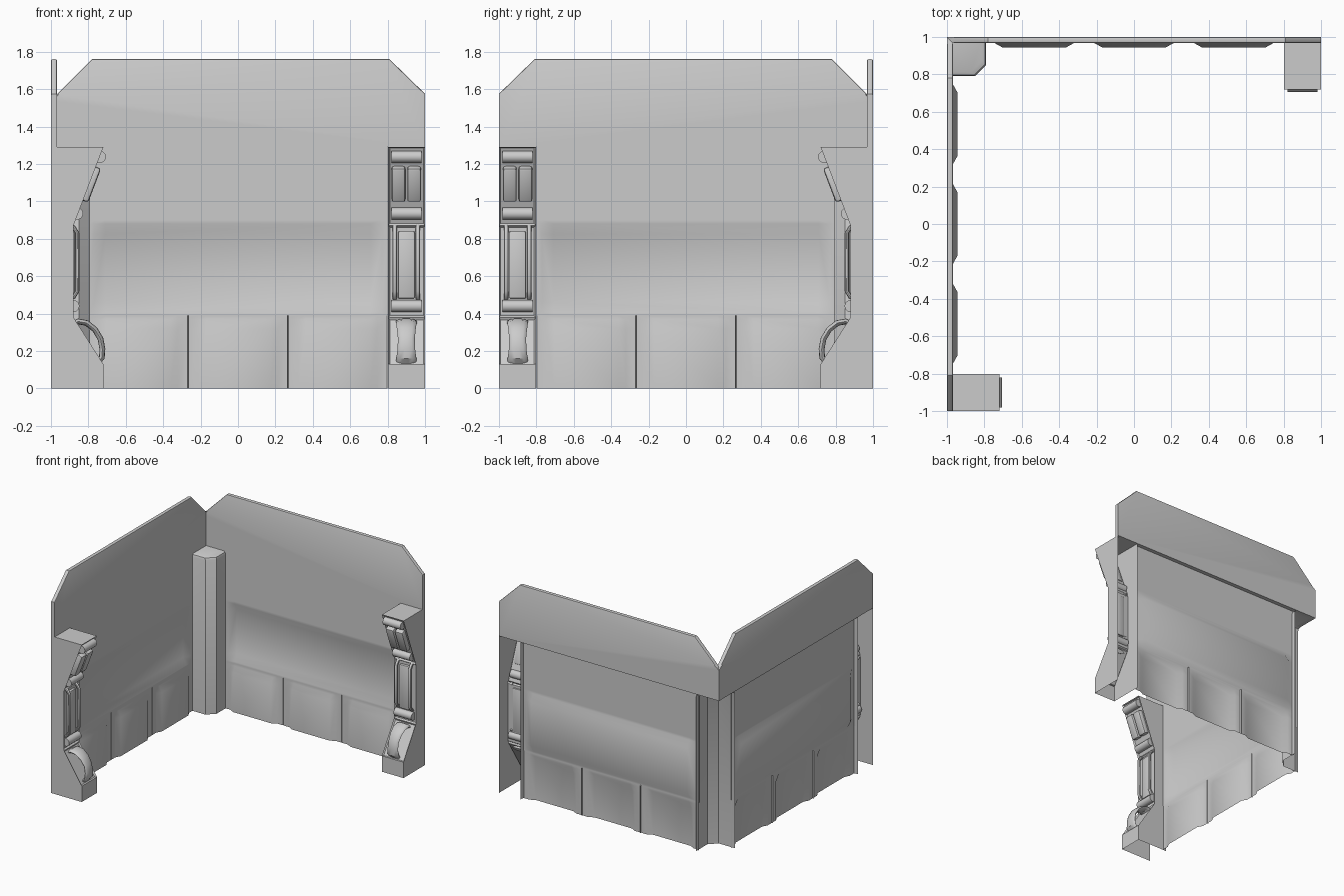
import bpy, bmesh, math
from mathutils import Matrix, Vector

if "Cube" in bpy.data.objects:
    bpy.data.objects.remove(bpy.data.objects["Cube"])

# Mirror across the diagonal: back wall <-> left wall
DIAG = Matrix(((0, -1, 0, 0), (-1, 0, 0, 0), (0, 0, 1, 0), (0, 0, 0, 1)))


def finish(name, bm, both=True):
    """Make the back-wall object and its diagonal mirror on the left wall."""
    for side in (("back", "left") if both else ("",)):
        if side == "left":
            bm.transform(DIAG)
            bmesh.ops.reverse_faces(bm, faces=bm.faces[:])
        title = (side + "_" + name).strip("_")
        me = bpy.data.meshes.new(title)
        bm.to_mesh(me)
        bpy.context.collection.objects.link(bpy.data.objects.new(title, me))
    bm.free()


def sheet(name, xs, zs, depth):
    """Single-layer sheet facing -y, with y given by depth(x, z)."""
    bm = bmesh.new()
    v = [[bm.verts.new((x, depth(x, z), z)) for z in zs] for x in xs]
    for i in range(len(xs) - 1):
        for j in range(len(zs) - 1):
            bm.faces.new((v[i][j], v[i + 1][j], v[i + 1][j + 1], v[i][j + 1]))
    finish(name, bm)


def prism(outline, vec):
    bm = bmesh.new()
    f = bm.faces.new([bm.verts.new(p) for p in outline])
    r = bmesh.ops.extrude_face_region(bm, geom=[f], use_keep_orig=True)
    bmesh.ops.translate(bm, vec=vec,
                        verts=[g for g in r["geom"] if isinstance(g, bmesh.types.BMVert)])
    bmesh.ops.recalc_face_normals(bm, faces=bm.faces[:])
    return bm


def sweep(name, x, path, widths, t, n=10):
    """Elliptical strap/rod along a (y, z) path."""
    bm = bmesh.new()
    rings = []
    for k, (y, z) in enumerate(path):
        a, b = path[max(k - 1, 0)], path[min(k + 1, len(path) - 1)]
        d = Vector((0, b[0] - a[0], b[1] - a[1])).normalized()
        out = d.cross(Vector((1, 0, 0)))
        rings.append([bm.verts.new(Vector((x + widths[k] * math.cos(q), y, z)) + out * t * math.sin(q))
                      for q in [2 * math.pi * i / n for i in range(n)]])
    for a, b in zip(rings, rings[1:]):
        for i in range(n):
            bm.faces.new((a[i], a[(i + 1) % n], b[(i + 1) % n], b[i]))
    bm.faces.new(rings[0])
    bm.faces.new(rings[-1])
    bmesh.ops.recalc_face_normals(bm, faces=bm.faces[:])
    finish(name, bm)


def block(name, center, size, tilt=0, bevel=0.012):
    bm = bmesh.new()
    bmesh.ops.create_cube(bm, size=1)
    bmesh.ops.scale(bm, vec=size, verts=bm.verts)
    bmesh.ops.bevel(bm, geom=bm.edges[:], offset=bevel, segments=2, profile=0.5, affect='EDGES')
    bm.transform(Matrix.Translation(center) @ Matrix.Rotation(tilt, 4, 'X'))
    finish(name, bm)


FACE = 0.967   # inner face of the wall

# Upper slab with clipped corners
bm = prism([(x, FACE, z) for x, z in ((-1, 1.29), (1, 1.29), (1, 1.575), (0.81, 1.76),
                                     (-0.78, 1.76), (-0.965, 1.575), (-1, 1.54))], (0, 1 - FACE, 0))
rim = [e for e in bm.edges if abs(e.verts[0].co.y - e.verts[1].co.y) < 1e-4
       and (e.verts[0].co.z + e.verts[1].co.z) / 2 > 1.5 and min(v.co.x for v in e.verts) > -0.99]
bmesh.ops.bevel(bm, geom=rim, offset=0.008, segments=2, profile=0.5, affect='EDGES')
finish("upper_slab", bm)

# Middle wall sheet with the long sunken band
sheet("wall_sheet", [-0.8, -0.77, -0.71, 0.71, 0.77, 0.8], [0.39, 0.405, 0.46, 0.825, 0.88, 0.9, 1.29],
      lambda x, z: FACE + (0.03 if abs(x) < 0.72 and 0.45 < z < 0.83 else 0))

# Three raised skirting panels separated by thin seams
w = 1.6 / 3
for i in range(3):
    x0, x1 = -0.8 + i * w, -0.8 + (i + 1) * w
    c = (x0 + x1) / 2

    def bulge(x, z):
        if abs(x - c) > w / 2 - 0.001:
            return FACE + 0.012
        return FACE - (0.022 if abs(x - c) < w / 2 - 0.09 and z < 0.33 else 0)
    sheet("skirting_panel_%d" % i, [x0, x0 + 0.003, x0 + 0.055, x0 + 0.095,
                                    x1 - 0.095, x1 - 0.055, x1 - 0.003, x1],
          [0, 0.32, 0.37, 0.39], bulge)

# Hollow corner post with chamfered edge and bevelled top
ring = [(-1, 0.79), (-0.85, 0.79), (-0.79, 0.85), (-0.79, 1)]
bm = bmesh.new()
rows = [[bm.verts.new((x - s, y + s, z)) for x, y in ring]
        for z, s in ((0, 0), (1.265, 0), (1.282, 0.006), (1.29, 0.022))]
for a, b in zip(rows, rows[1:]):
    for i in range(3):
        bm.faces.new((a[i], a[i + 1], b[i + 1], b[i]))
bm.faces.new(rows[-1] + [bm.verts.new((-1, 1, 1.29))])
for v in bm.verts:
    v.co.x, v.co.y = max(v.co.x, -1), min(v.co.y, 1)
finish("corner_post", bm, both=False)

# End pillar: hollow side profile, recessed front faces, open back and bottom
bm = prism([(0.803, y, z) for y, z in ((1, 0), (0.72, 0), (0.72, 0.13), (0.88, 0.38),
                                      (0.88, 0.87), (0.72, 1.29), (1, 1.29))], (0.197, 0, 0))
bmesh.ops.delete(bm, geom=[f for f in bm.faces if f.normal.y > 0.9 or f.normal.z < -0.9],
                 context='FACES_ONLY')
front = [f for f in bm.faces if f.normal.y < -0.5 and f.calc_center_median().z > 0.2]
bmesh.ops.inset_individual(bm, faces=front, thickness=0.012, depth=-0.012)
finish("end_pillar", bm)

# Pillar fittings: rollers, pads, framed plate, rods and strap handle
for i, (y, z) in enumerate(((0.738, 1.238), (0.86, 0.935), (0.88, 0.44))):
    bm = bmesh.new()
    bmesh.ops.create_cone(bm, cap_ends=True, segments=20, radius1=0.032, radius2=0.032, depth=0.16,
                          matrix=Matrix.Translation((0.9, y, z)) @ Matrix.Rotation(math.pi / 2, 4, 'Y'))
    finish("pillar_roller_%d" % i, bm)
tilt = math.atan2(0.16, 0.42)
for i, x in enumerate((0.858, 0.942)):
    block("pillar_pad_%d" % i, (x, 0.79, 1.093), (0.074, 0.05, 0.195), tilt, 0.014)
block("waist_plate", (0.9, 0.887, 0.66), (0.09, 0.03, 0.36), 0, 0.008)
for i, x in enumerate((0.838, 0.962)):
    sweep("waist_rod_%d" % i, x, [(0.895, 0.48), (0.878, 0.49), (0.859, 0.52), (0.859, 0.83),
                                 (0.878, 0.86), (0.895, 0.87)], [0.012] * 6, 0.012)
sweep("strap_handle", 0.9, [(0.89, 0.34), (0.855, 0.358), (0.81, 0.35), (0.765, 0.315), (0.735, 0.265),
                            (0.725, 0.21), (0.728, 0.165), (0.75, 0.14)],
      [0.055, 0.057, 0.055, 0.05, 0.045, 0.047, 0.053, 0.055], 0.016, 14)

# Smooth shading with sharp edges kept
bpy.ops.object.select_all(action='SELECT')
bpy.context.view_layer.objects.active = bpy.data.objects["corner_post"]
bpy.ops.object.shade_smooth_by_angle(angle=math.radians(35))
